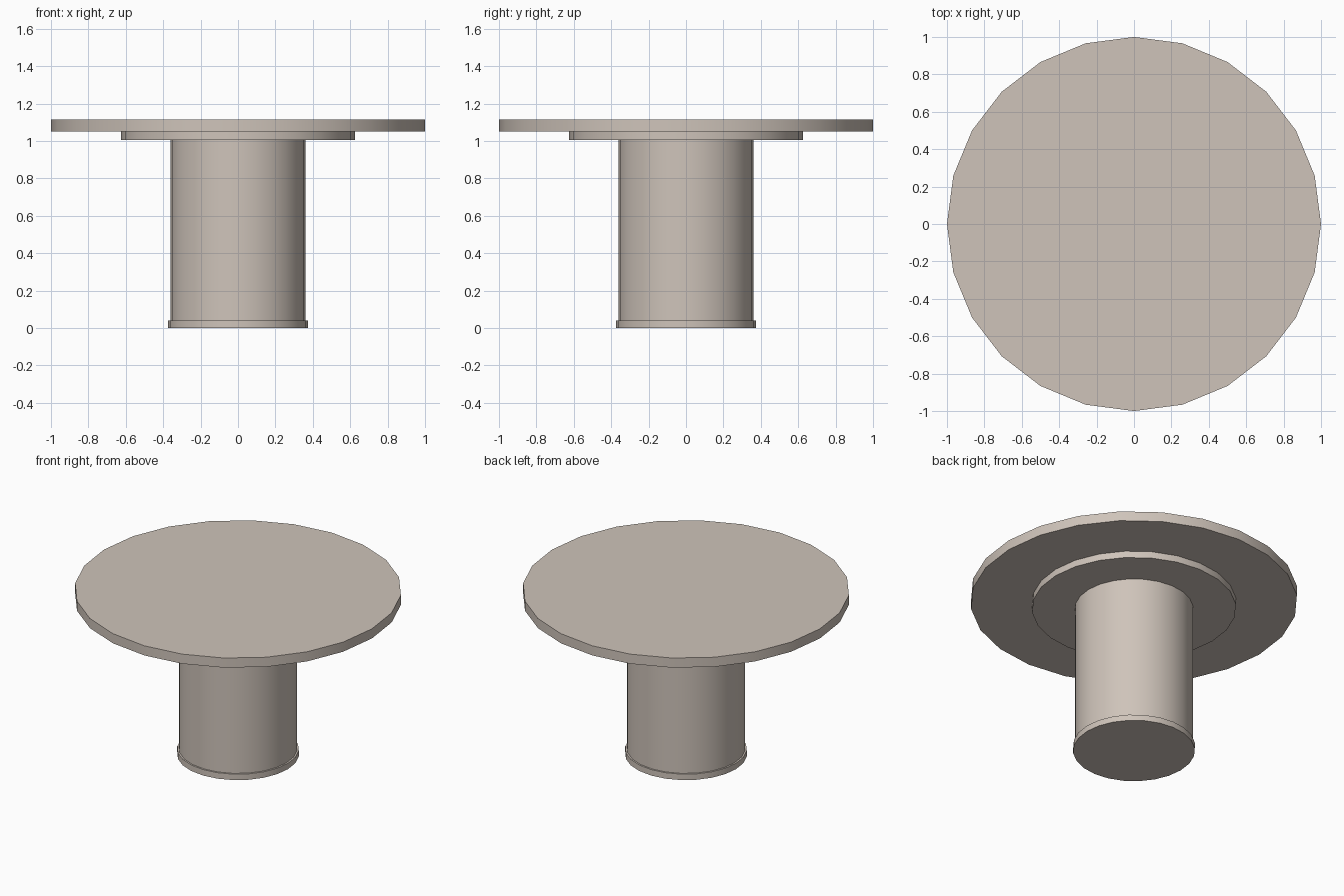
import bpy

if "Cube" in bpy.data.objects:
    bpy.data.objects.remove(bpy.data.objects["Cube"])

# Single warm stone colour
stone = bpy.data.materials.new("warm_stone")
stone.diffuse_color = (0.62, 0.55, 0.49, 1.0)
stone.use_nodes = True
stone.node_tree.nodes["Principled BSDF"].inputs["Base Color"].default_value = stone.diffuse_color


def disc(name, radius, bottom, top):
    """Upright 24-sided cylinder between two heights, with a vertex on +x."""
    bpy.ops.mesh.primitive_cylinder_add(
        vertices=24, radius=radius, depth=top - bottom,
        location=(0, 0, (bottom + top) / 2))
    ob = bpy.context.object
    ob.name = name
    ob.data.materials.append(stone)
    bpy.ops.object.shade_smooth_by_angle(angle=0.6)
    return ob


disc("foot_ring", 0.373, 0.0, 0.04)
disc("pedestal_column", 0.362, 0.04, 1.005)
disc("support_plate", 0.625, 1.005, 1.05)
disc("table_top", 1.0, 1.05, 1.115)
